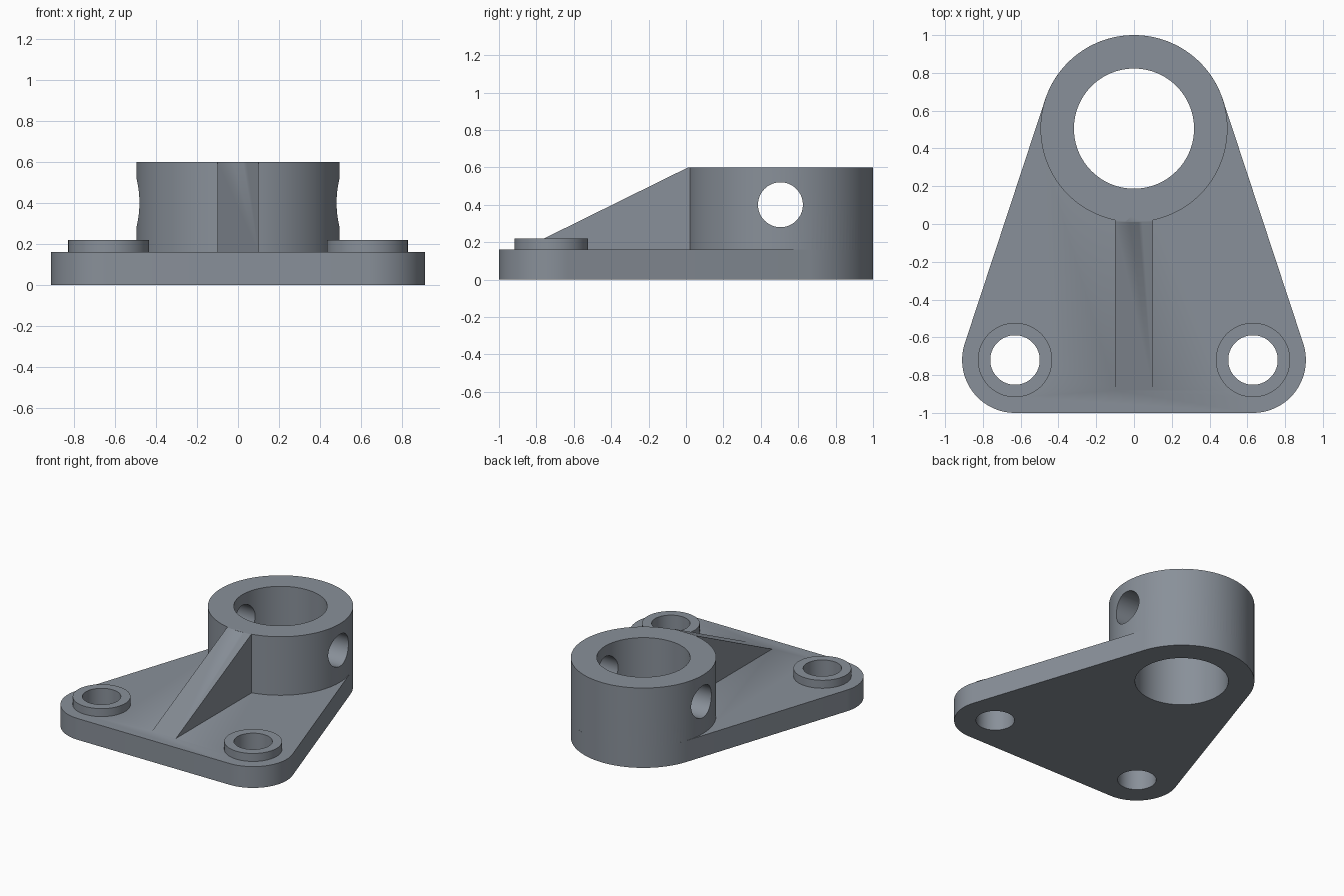
import bpy, bmesh, math

if "Cube" in bpy.data.objects:
    bpy.data.objects.remove(bpy.data.objects["Cube"])

steel = bpy.data.materials.new("blue_grey_steel")
steel.diffuse_color = (0.25, 0.28, 0.32, 1)
steel.use_nodes = True
steel.node_tree.nodes["Principled BSDF"].inputs["Base Color"].default_value = steel.diffuse_color

BOSS_Y, BOSS_R, BORE_R = 0.505, 0.495, 0.318
FOOT_X, FOOT_Y, FOOT_R = 0.63, -0.72, 0.28
PLATE_Z, PAD_Z, TOP_Z = 0.16, 0.22, 0.60


def prism(name, points, offset):
    """Extrude a closed 3D outline along an offset vector."""
    bm = bmesh.new()
    face = bm.faces.new([bm.verts.new(p) for p in points])
    out = bmesh.ops.extrude_face_region(bm, geom=[face])
    verts = [v for v in out["geom"] if isinstance(v, bmesh.types.BMVert)]
    bmesh.ops.translate(bm, verts=verts, vec=offset)
    bmesh.ops.recalc_face_normals(bm, faces=bm.faces)
    mesh = bpy.data.meshes.new(name)
    bm.to_mesh(mesh)
    bm.free()
    mesh.materials.append(steel)
    ob = bpy.data.objects.new(name, mesh)
    bpy.context.collection.objects.link(ob)
    return ob


def arc(x, y, r, a0, a1, z=0.0, n=96):
    return [(x + r * math.cos(a0 + (a1 - a0) * i / n),
             y + r * math.sin(a0 + (a1 - a0) * i / n), z) for i in range(n + 1)]


def cylinder(name, x, y, r, z0, z1, n=96):
    return prism(name, arc(x, y, r, 0, 2 * math.pi, z0, n)[:-1], (0, 0, z1 - z0))


def combine(target, other, operation):
    mod = target.modifiers.new(other.name, "BOOLEAN")
    mod.operation, mod.solver, mod.object = operation, "EXACT", other
    bpy.context.view_layer.objects.active = target
    bpy.ops.object.modifier_apply(modifier=mod.name)
    bpy.data.objects.remove(other)


# Base plate: three rounded corners joined by tangent lines
dx, dy = FOOT_X, FOOT_Y - BOSS_Y
tangent = math.atan2(dy, dx) + math.acos((BOSS_R - FOOT_R) / math.hypot(dx, dy))
outline = arc(0, BOSS_Y, BOSS_R, tangent, math.pi - tangent)
outline += arc(-FOOT_X, FOOT_Y, FOOT_R, math.pi - tangent, 1.5 * math.pi, n=32)
outline += arc(FOOT_X, FOOT_Y, FOOT_R, -0.5 * math.pi, tangent, n=32)
bracket = prism("bracket", outline, (0, 0, PLATE_Z))

# Bearing boss and sloping rib
combine(bracket, cylinder("boss", 0, BOSS_Y, BOSS_R, PLATE_Z, TOP_Z, 128), "UNION")
rib = prism("rib", [(-0.1, -0.88, PLATE_Z), (-0.1, 0.012, TOP_Z),
                    (-0.1, 0.08, TOP_Z), (-0.1, 0.08, PLATE_Z)], (0.2, 0, 0))
combine(bracket, rib, "UNION")

# Raised pads with bolt holes
for side in (-1, 1):
    x = side * FOOT_X
    combine(bracket, cylinder("pad", x, FOOT_Y, 0.197, PLATE_Z, PAD_Z, 64), "UNION")
    combine(bracket, cylinder("bolt_hole", x, FOOT_Y, 0.131, -0.1, 0.5, 64), "DIFFERENCE")

# Main bore and cross hole
combine(bracket, cylinder("bore", 0, BOSS_Y, BORE_R, -0.1, 0.8, 128), "DIFFERENCE")
ring = [(-0.7, BOSS_Y + px, 0.40 + py)
        for px, py, _ in arc(0, 0, 0.12, 0, 2 * math.pi, n=64)[:-1]]
combine(bracket, prism("cross_hole", ring, (1.4, 0, 0)), "DIFFERENCE")

# Smooth curved walls, keep edges crisp
bpy.ops.object.select_all(action="DESELECT")
bracket.select_set(True)
bpy.context.view_layer.objects.active = bracket
bpy.ops.object.shade_smooth_by_angle(angle=math.radians(30))
